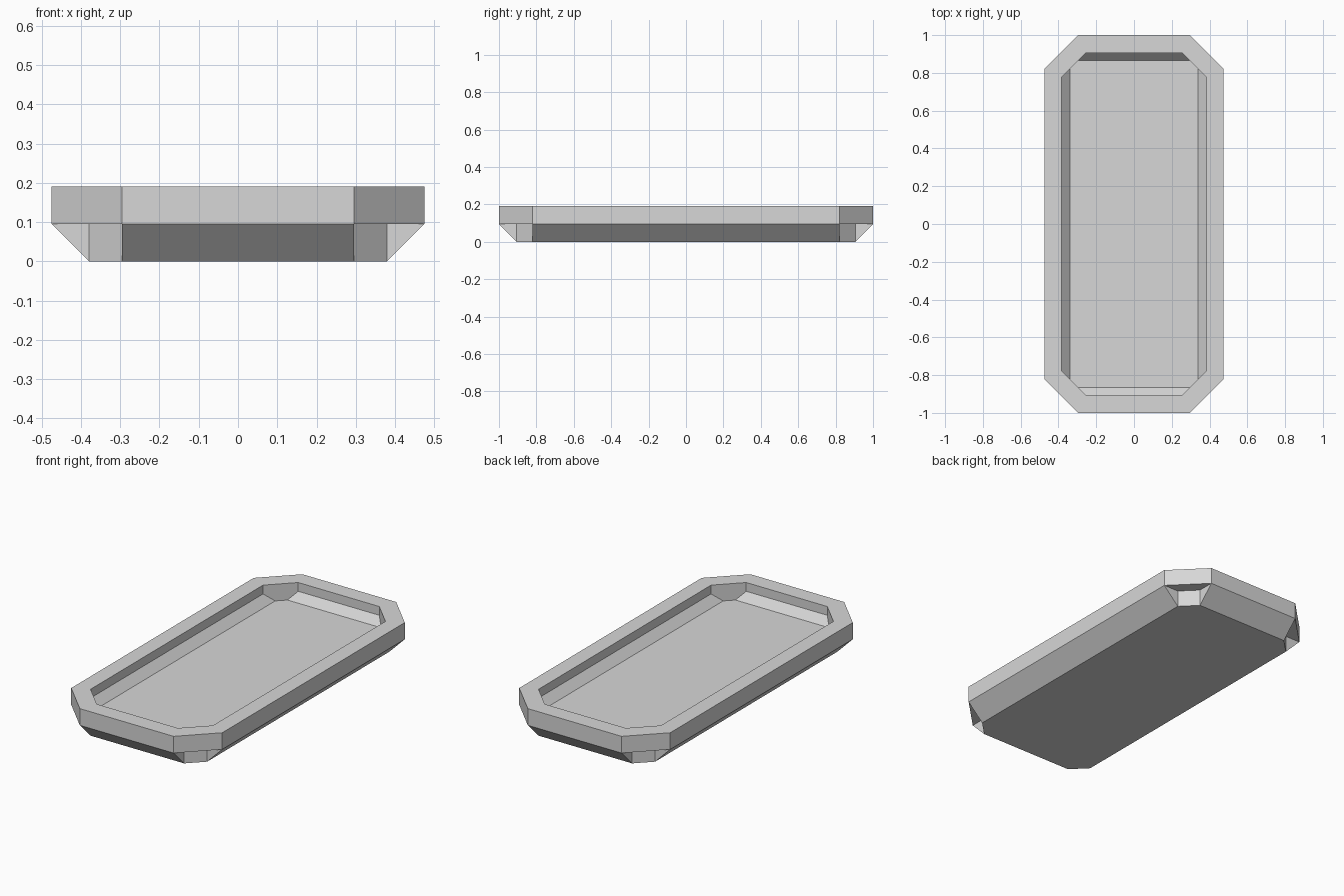
import bpy
import bmesh

cube = bpy.data.objects.get("Cube")
if cube:
    bpy.data.objects.remove(cube, do_unlink=True)

# Single grey material
grey = bpy.data.materials.new("light_grey")
grey.use_nodes = True
colour = (0.68, 0.68, 0.68, 1.0)
grey.diffuse_color = colour
grey.node_tree.nodes["Principled BSDF"].inputs["Base Color"].default_value = colour

bm = bmesh.new()


def ring(a, b, c, z):
    """Chamfered rectangle; edges starting at an even index are the corners."""
    points = [(a, b - c), (a - c, b), (c - a, b), (-a, b - c),
              (-a, c - b), (c - a, -b), (a - c, -b), (a, c - b)]
    return [bm.verts.new((x, y, z)) for x, y in points]


def bridge(lower, upper, edges=range(8)):
    for i in edges:
        j = (i + 1) % 8
        bm.faces.new((lower[i], lower[j], upper[j], upper[i]))


corners, sides = range(0, 8, 2), range(1, 8, 2)

# Cross-sections from the base, over the rim, down to the recessed floor
base = ring(0.38, 0.905, 0.085, 0)
neck = ring(0.38, 0.905, 0.085, 0.095)
rim_low = ring(0.475, 1, 0.18, 0.095)
rim_top = ring(0.475, 1, 0.18, 0.19)
lip = ring(0.385, 0.905, 0.13, 0.19)
wall_foot = ring(0.385, 0.905, 0.13, 0.14)
floor = ring(0.34, 0.865, 0.045, 0.095)

# Underside: sloped sides, notched upright corners with triangular cheeks
bm.faces.new(base)
bridge(base, rim_low, sides)
bridge(base, neck, corners)
bridge(neck, rim_low, corners)
for b, n, r in zip(base, neck, rim_low):
    bm.faces.new((b, n, r))

# Rim, inner walls, inner slopes and floor
for lower, upper in ((rim_low, rim_top), (rim_top, lip), (lip, wall_foot), (wall_foot, floor)):
    bridge(lower, upper)
bm.faces.new(floor)

bmesh.ops.recalc_face_normals(bm, faces=bm.faces)
mesh = bpy.data.meshes.new("tray")
bm.to_mesh(mesh)
bm.free()
mesh.materials.append(grey)
tray = bpy.data.objects.new("tray", mesh)
bpy.context.collection.objects.link(tray)
